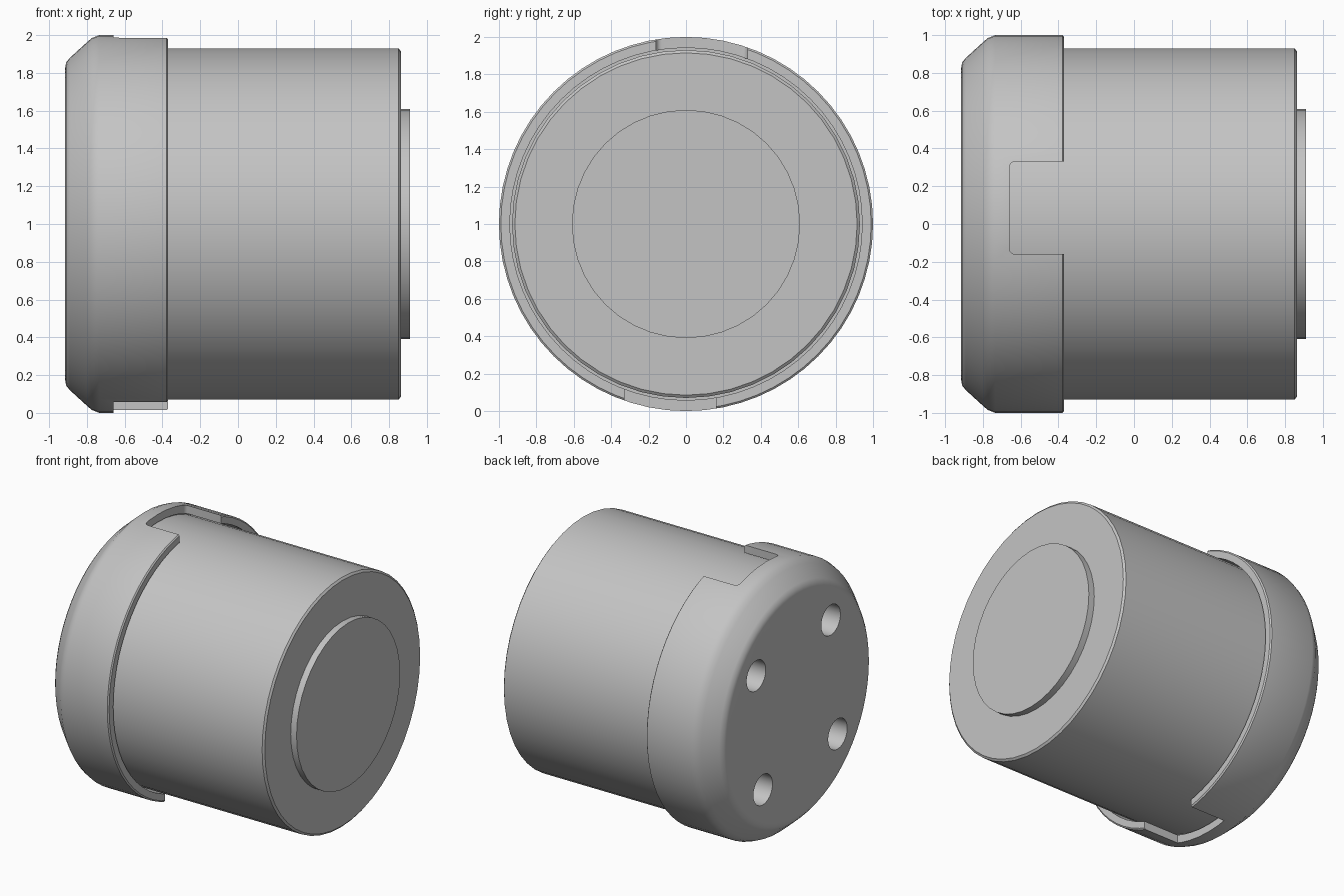
import bpy, bmesh, math
from mathutils import Vector

if "Cube" in bpy.data.objects:
    bpy.data.objects.remove(bpy.data.objects["Cube"])

steel = bpy.data.materials.new("plain_grey")
steel.diffuse_color = (0.55, 0.55, 0.55, 1)
steel.use_nodes = True
steel.node_tree.nodes["Principled BSDF"].inputs["Base Color"].default_value = steel.diffuse_color


def make_object(name, bm):
    bmesh.ops.recalc_face_normals(bm, faces=bm.faces[:])
    mesh = bpy.data.meshes.new(name)
    bm.to_mesh(mesh)
    bm.free()
    mesh.materials.append(steel)
    ob = bpy.data.objects.new(name, mesh)
    bpy.context.collection.objects.link(ob)
    return ob


def lathe(name, profile, sides, y=0.0, z=1.0):
    """Closed solid turned about the x direction; profile is (x, radius)."""
    bm = bmesh.new()
    rings = []
    for x, r in profile:
        angles = [2 * math.pi * i / sides for i in range(sides)]
        rings.append([bm.verts.new((x, y + r * math.sin(a), z + r * math.cos(a)))
                      for a in angles])
    for a, b in zip(rings, rings[1:]):
        for i in range(sides):
            j = (i + 1) % sides
            bm.faces.new((a[i], a[j], b[j], b[i]))
    bm.faces.new(rings[0])
    bm.faces.new(rings[-1])
    return make_object(name, bm)


def notch_cutter(side):
    """Box with rounded corners; side is +1 for the top, -1 for the bottom."""
    bm = bmesh.new()
    bmesh.ops.create_cube(bm, size=1)
    for v in bm.verts:
        v.co = Vector((-0.46 + v.co.x * 0.40,
                       side * (0.085 + v.co.y * 0.49),
                       1 + side * (0.85 + v.co.z * 0.6)))
    corners = [e for e in bm.edges
               if all(v.co.x < -0.6 for v in e.verts)
               and abs(e.verts[0].co.z - e.verts[1].co.z) > 0.1]
    bmesh.ops.bevel(bm, geom=corners, offset=0.03, segments=4,
                    profile=0.5, affect='EDGES')
    return make_object("notch_cutter", bm)


def cut(target, cutter):
    mod = target.modifiers.new("cut", 'BOOLEAN')
    mod.operation = 'DIFFERENCE'
    mod.solver = 'EXACT'
    mod.object = cutter
    bpy.context.view_layer.objects.active = target
    bpy.ops.object.modifier_apply(modifier=mod.name)
    bpy.data.objects.remove(cutter)


# Main barrel and the raised disc on its right end
barrel = lathe("barrel", [(-0.69, 0.93), (0.85, 0.93), (0.862, 0.915)], 48)
end_disc = lathe("end_disc", [(0.84, 0.61), (0.91, 0.61)], 40)

# Cup-shaped end cap with a rounded chamfer
cap = lathe("end_cap", [
    (-0.915, 0.825), (-0.91, 0.855), (-0.89, 0.88), (-0.80, 0.962),
    (-0.775, 0.984), (-0.735, 1.0), (-0.378, 1.0), (-0.37, 0.99),
    (-0.37, 0.942), (-0.68, 0.942)], 64)

# Notches in the cap wall, top and bottom
for side in (1, -1):
    cut(cap, notch_cutter(side))

# Four blind screw holes in the cap face
for k in range(4):
    a = math.atan2(0.48, -0.40) + k * math.pi / 2
    cut(cap, lathe("hole_cutter", [(-1.0, 0.113), (-0.72, 0.113)], 24,
                   0.625 * math.cos(a), 1 + 0.625 * math.sin(a)))

# Smooth shading with sharp edges kept
for ob in (barrel, end_disc, cap):
    bpy.ops.object.select_all(action='DESELECT')
    ob.select_set(True)
    bpy.context.view_layer.objects.active = ob
    bpy.ops.object.shade_smooth_by_angle(angle=math.radians(30))
